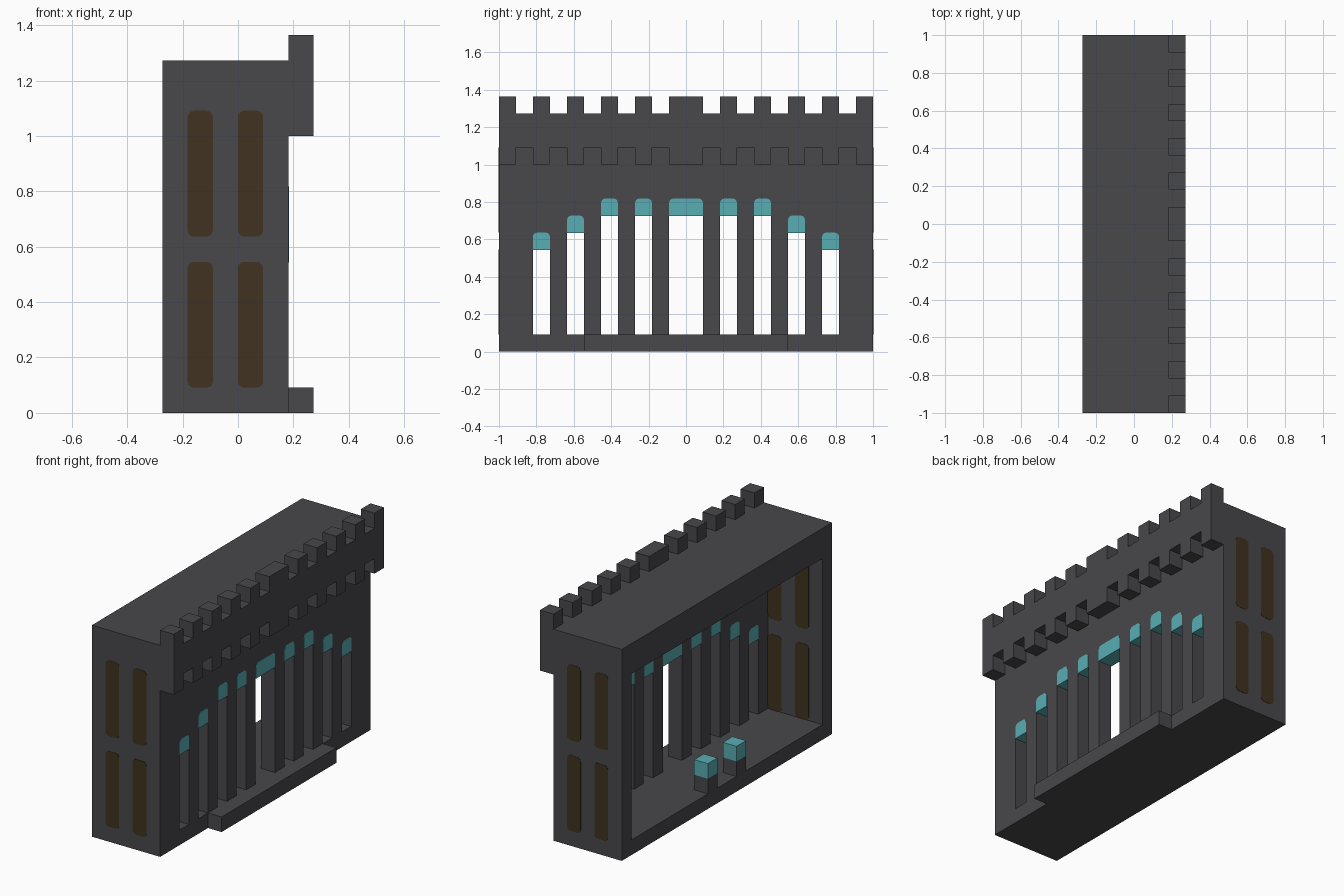
import bpy
import bmesh
from math import pi, sin, cos

U = 1 / 11          # one building module
PROUD = 0.02        # how far inlaid panels stand out, in modules

cube = bpy.data.objects.get("Cube")
if cube:
    bpy.data.objects.remove(cube, do_unlink=True)


def material(name, color):
    mat = bpy.data.materials.new(name)
    mat.use_nodes = True
    mat.diffuse_color = (*color, 1)
    mat.node_tree.nodes["Principled BSDF"].inputs["Base Color"].default_value = (*color, 1)
    return mat


STONE = material("dark grey stone", (0.065, 0.063, 0.070))
TEAL = material("teal glass", (0.098, 0.42, 0.45))
BROWN = material("dark brown", (0.051, 0.032, 0.014))


def prism(name, outline, axis, lo, hi, mat):
    """Extrude an upright outline of (across, z) points along x or y."""
    bm = bmesh.new()
    verts = [bm.verts.new((lo, a, z) if axis == "x" else (a, lo, z)) for a, z in outline]
    face = bm.faces.new(verts)
    new = bmesh.ops.extrude_face_region(bm, geom=[face])["geom"]
    step = (hi - lo, 0, 0) if axis == "x" else (0, hi - lo, 0)
    bmesh.ops.translate(bm, vec=step, verts=[v for v in new if isinstance(v, bmesh.types.BMVert)])
    bmesh.ops.recalc_face_normals(bm, faces=bm.faces)
    bmesh.ops.scale(bm, vec=(U, U, U), verts=bm.verts)
    mesh = bpy.data.meshes.new(name)
    bm.to_mesh(mesh)
    bm.free()
    mesh.materials.append(mat)
    obj = bpy.data.objects.new(name, mesh)
    bpy.context.collection.objects.link(obj)
    return obj


def box(name, x, y, z, mat):
    outline = [(y[0], z[0]), (y[1], z[0]), (y[1], z[1]), (y[0], z[1])]
    return prism(name, outline, "x", x[0], x[1], mat)


def rounded(a0, a1, z0, z1, bottom=True, r=0.25, steps=3):
    """Rectangle with rounded top corners, and bottom ones if wanted."""
    corners = [(a1 - r, z1 - r, 0), (a0 + r, z1 - r, 1)]
    if bottom:
        corners += [(a0 + r, z0 + r, 2), (a1 - r, z0 + r, 3)]
    points = []
    for ca, cz, quarter in corners:
        for i in range(steps + 1):
            t = (quarter + i / steps) * pi / 2
            points.append((ca + r * cos(t), cz + r * sin(t)))
    if not bottom:
        points += [(a0, z0), (a1, z0)]
    return points


# Openings along the front wall: (start, end, top)
half = [(2, 3, 9), (4, 5, 9), (6, 7, 8), (8, 9, 7)]
openings = sorted([(-b, -a, t) for a, b, t in half] + [(-1, 1, 9)] + half)

# Shell: floor, roof and end walls, open at the rear
box("floor", (-3, 2), (-11, 11), (0, 1), STONE)
box("roof", (-3, 1), (-10, 10), (12, 14), STONE)
for side, y in (("right", -11), ("left", 10)):
    box(f"end_wall_{side}", (-3, 1), (y, y + 1), (1, 14), STONE)

# Front wall with openings rising from the floor
wall = [(-11, 14), (-11, 1)]
for a, b, top in openings:
    wall += [(a, 1), (a, top - 1), (b, top - 1), (b, 1)]
wall += [(11, 1), (11, 14)]
prism("front_wall", wall, "x", 1, 2, STONE)

# Glass lintels above each opening
for i, (a, b, top) in enumerate(openings):
    prism(f"lintel_{i + 1}", rounded(a, b, top - 1 - PROUD, top, bottom=False),
          "x", 1 - PROUD, 2 + PROUD, TEAL)

# Tall window panels set through both end walls
for side, y in (("right", -11), ("left", 10)):
    for x in (-2, 0):
        for level, z in (("lower", 1), ("upper", 7)):
            prism(f"window_{level}_{side}", rounded(x, x + 1, z, z + 5),
                  "y", y - PROUD, y + 1 + PROUD, BROWN)

# Overhanging parapet, notched along its top and bottom
teeth = [(-11, -10)] + [(a, b) for a, b, _ in openings] + [(10, 11)]
parapet = []
for a, b in teeth:
    parapet += [(a, 14), (a, 15), (b, 15), (b, 14)]
for a, b in reversed(teeth):
    parapet += [(b, 12), (b, 11), (a, 11), (a, 12)]
# The end teeth run straight into the parapet sides
parapet = [p for p in parapet if not (abs(p[0]) == 11 and p[1] in (12, 14))]
prism("parapet", parapet, "x", 2, 3, STONE)

# Front doorstep
box("doorstep", (2, 3), (-6, 6), (0, 1), STONE)

# Two lamp posts inside, at the open rear edge
for side, y in (("right", -2), ("left", 1)):
    box(f"post_base_{side}", (-3, -2), (y, y + 1), (1, 2), STONE)
    box(f"post_lamp_{side}", (-3, -2), (y, y + 1), (2, 3), TEAL)
